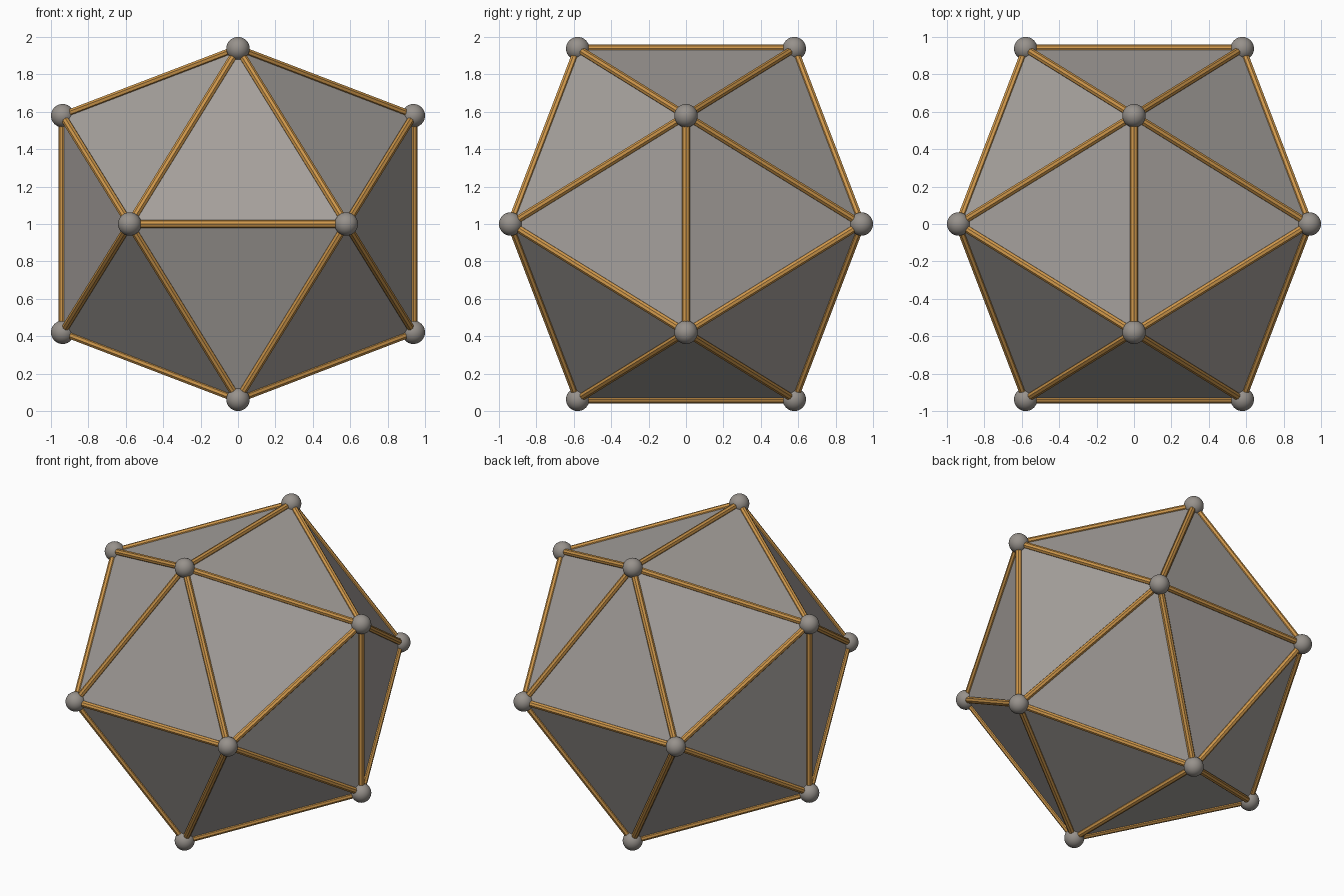
import bpy
import bmesh
from mathutils import Vector

if "Cube" in bpy.data.objects:
    bpy.data.objects.remove(bpy.data.objects["Cube"], do_unlink=True)

LONG, SHORT = 0.9375, 0.579      # golden rectangle half sides
BALL_R, ROD_R = 0.0625, 0.021
CENTRE = Vector((0, 0, 1))


def material(name, colour):
    mat = bpy.data.materials.new(name)
    mat.use_nodes = True
    mat.diffuse_color = (*colour, 1)
    mat.node_tree.nodes["Principled BSDF"].inputs["Base Color"].default_value = (*colour, 1)
    return mat


def make_object(name, bm, mat):
    mesh = bpy.data.meshes.new(name)
    bm.to_mesh(mesh)
    bm.free()
    mesh.materials.append(mat)
    obj = bpy.data.objects.new(name, mesh)
    bpy.context.collection.objects.link(obj)
    return obj


panel_grey = material("warm grey panel", (0.38, 0.355, 0.335))
ball_grey = material("grey ball", (0.31, 0.285, 0.26))
rod_bronze = material("golden bronze rod", (0.62, 0.31, 0.07))

# Twelve corners from three crossed golden rectangles
corners = []
for a in (-SHORT, SHORT):
    for b in (-LONG, LONG):
        corners += [Vector(p) + CENTRE for p in ((0, a, b), (b, 0, a), (a, b, 0))]

# Solid body of twenty flat panels
bm = bmesh.new()
for c in corners:
    bm.verts.new(c)
bmesh.ops.convex_hull(bm, input=bm.verts[:])
bmesh.ops.recalc_face_normals(bm, faces=bm.faces[:])
edges = [(e.verts[0].co.copy(), e.verts[1].co.copy()) for e in bm.edges]
make_object("panel_body", bm, panel_grey)

# Rods along every edge
for i, (p, q) in enumerate(edges, 1):
    axis = q - p
    mid = (p + q) / 2
    # turn one flat side of the rod outwards
    z = axis.normalized()
    x = (mid - CENTRE).normalized()
    y = z.cross(x)
    bm = bmesh.new()
    bmesh.ops.create_cone(bm, cap_ends=True, segments=8, radius1=ROD_R,
                          radius2=ROD_R, depth=axis.length)
    for v in bm.verts:
        v.co = mid + x * v.co.x + y * v.co.y + z * v.co.z
    make_object(f"edge_rod_{i}", bm, rod_bronze)

# Balls on every corner
for i, c in enumerate(corners, 1):
    bm = bmesh.new()
    bmesh.ops.create_uvsphere(bm, u_segments=32, v_segments=16, radius=BALL_R)
    for f in bm.faces:
        f.smooth = True
    ball = make_object(f"corner_ball_{i}", bm, ball_grey)
    ball.location = c
